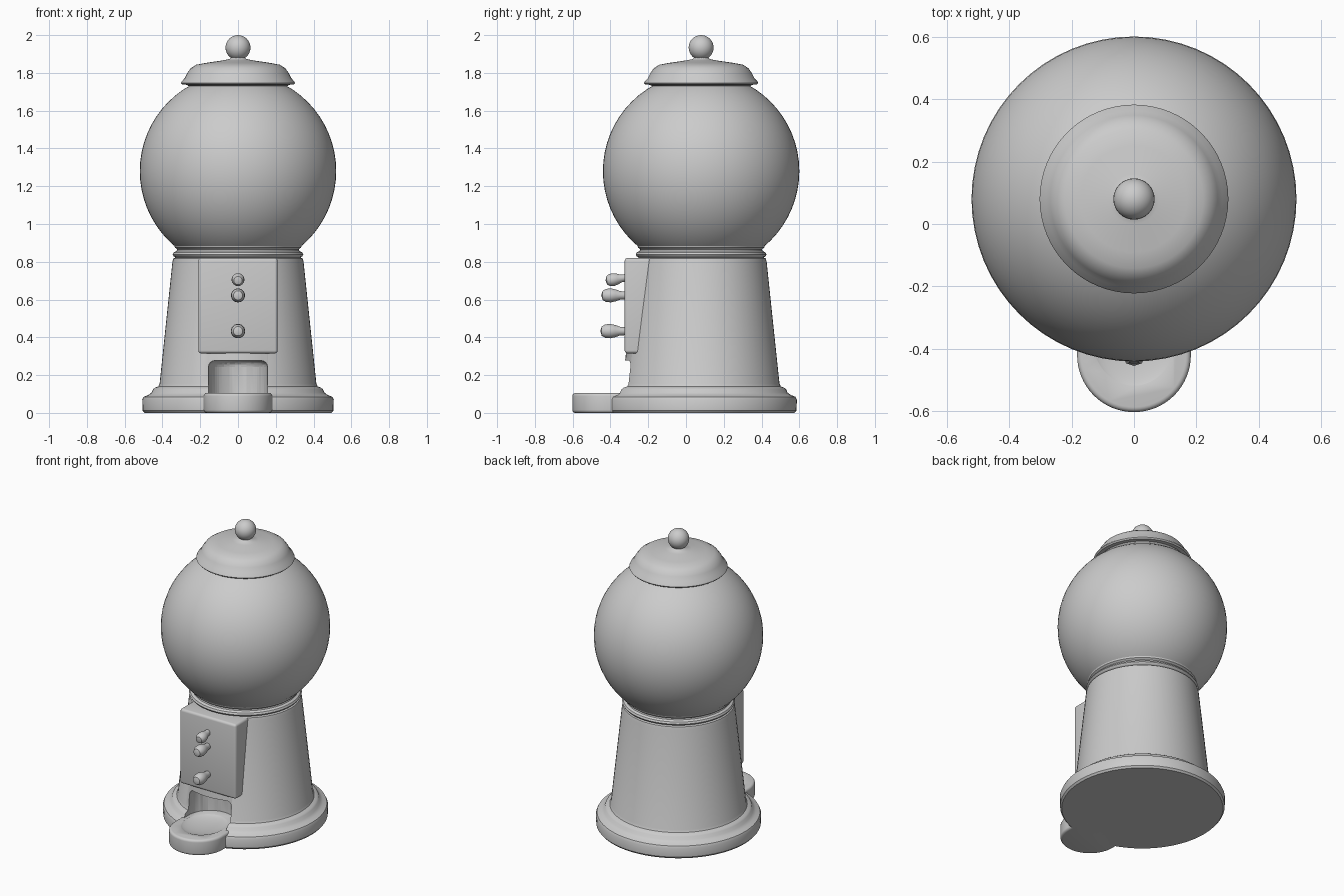
import bpy, bmesh
from math import pi, sin, cos, radians

if "Cube" in bpy.data.objects:
    bpy.data.objects.remove(bpy.data.objects["Cube"])

AXIS_Y = 0.08  # centre line of the machine


def make_object(name, bm):
    bmesh.ops.recalc_face_normals(bm, faces=bm.faces[:])
    mesh = bpy.data.meshes.new(name)
    bm.to_mesh(mesh)
    bm.free()
    obj = bpy.data.objects.new(name, mesh)
    bpy.context.collection.objects.link(obj)
    return obj


def activate(obj):
    bpy.ops.object.select_all(action='DESELECT')
    obj.select_set(True)
    bpy.context.view_layer.objects.active = obj


def smooth(obj, angle=35):
    activate(obj)
    bpy.ops.object.shade_smooth_by_angle(angle=radians(angle))


def lathe(name, profile, loc, rot=(0, 0, 0), n=64):
    """Revolve (radius, height) points; both ends lie on the axis."""
    bm = bmesh.new()
    rings = []
    for r, z in profile:
        if r < 1e-5:
            rings.append([bm.verts.new((0, 0, z))] * n)
        else:
            rings.append([bm.verts.new((r * cos(2 * pi * i / n), r * sin(2 * pi * i / n), z))
                          for i in range(n)])
    for a, b in zip(rings, rings[1:]):
        for i in range(n):
            j = (i + 1) % n
            bm.faces.new(list(dict.fromkeys((a[i], a[j], b[j], b[i]))))
    obj = make_object(name, bm)
    obj.location, obj.rotation_euler = loc, rot
    smooth(obj)
    return obj


def bevel(obj, width, segments=4):
    mod = obj.modifiers.new("bevel", 'BEVEL')
    mod.width, mod.segments, mod.limit_method = width, segments, 'ANGLE'
    mod.angle_limit = radians(40)
    activate(obj)
    bpy.ops.object.modifier_apply(modifier=mod.name)


def half_round_prism(name, cy, r, y_end, z0, z1, width):
    """Slab with one semicircular end around cy and a flat end at y_end."""
    side = 1 if y_end < cy else -1
    bm = bmesh.new()
    pts = [(r * cos(pi * i / 32), cy + side * r * sin(pi * i / 32)) for i in range(33)]
    pts += [(-r, y_end), (r, y_end)]
    face = bm.faces.new([bm.verts.new((x, y, z0)) for x, y in pts])
    top = bmesh.ops.extrude_face_region(bm, geom=[face])['geom']
    for v in top:
        if isinstance(v, bmesh.types.BMVert):
            v.co.z = z1
    obj = make_object(name, bm)
    bevel(obj, width)
    return obj


def cut(obj, cutter):
    cutter.hide_render = True
    mod = obj.modifiers.new("cut", 'BOOLEAN')
    mod.operation, mod.solver, mod.object = 'DIFFERENCE', 'EXACT', cutter
    activate(obj)
    bpy.ops.object.modifier_apply(modifier=mod.name)
    bpy.data.objects.remove(cutter)
    smooth(obj)


# Tapered pedestal with stepped foot
pedestal = lathe("pedestal", [
    (0, 0), (0.495, 0), (0.505, 0.012), (0.507, 0.07), (0.5, 0.085), (0.475, 0.095),
    (0.458, 0.107), (0.45, 0.125), (0.44, 0.133), (0.422, 0.14), (0.415, 0.155),
    (0.347, 0.80), (0.342, 0.818), (0.325, 0.825), (0, 0.825)], (0, AXIS_Y, 0))

# Dispensing opening with rounded back wall
cut(pedestal, half_round_prism("opening_cutter", -0.30, 0.157, -0.6, 0.05, 0.277, 0.035))

# Tray with shallow dish
tray = half_round_prism("tray", -0.42, 0.182, -0.10, 0.0, 0.105, 0.016)
bpy.ops.mesh.primitive_uv_sphere_add(segments=48, ring_count=24, radius=1, location=(0, -0.36, 0.118))
dish = bpy.context.object
dish.scale = (0.145, 0.17, 0.035)
bpy.context.view_layer.update()
cut(tray, dish)

# Collar between pedestal and globe
lathe("globe_collar", [
    (0, 0.815), (0.325, 0.82), (0.34, 0.828), (0.346, 0.838), (0.34, 0.85), (0.325, 0.858),
    (0.322, 0.866), (0.334, 0.875), (0.337, 0.885), (0.33, 0.9), (0, 0.9)], (0, AXIS_Y, 0))

# Globe
bpy.ops.mesh.primitive_uv_sphere_add(segments=64, ring_count=32, radius=0.52,
                                     location=(0, AXIS_Y, 1.28))
globe = bpy.context.object
globe.name = "globe"
smooth(globe)

# Lid with flared rim
lathe("lid", [
    (0, 1.725), (0.255, 1.725), (0.27, 1.737), (0.295, 1.738), (0.302, 1.746), (0.298, 1.755),
    (0.282, 1.772), (0.268, 1.80), (0.25, 1.825), (0.222, 1.843), (0.17, 1.853), (0.08, 1.866),
    (0.045, 1.873), (0.033, 1.885), (0.03, 1.90), (0, 1.90)], (0, AXIS_Y, 0))

# Lid ball
bpy.ops.mesh.primitive_uv_sphere_add(segments=32, ring_count=16, radius=0.066,
                                     location=(0, AXIS_Y, 1.934))
ball = bpy.context.object
ball.name = "lid_ball"
smooth(ball)

# Front panel
bm = bmesh.new()
bmesh.ops.create_cube(bm, size=1)
for v in bm.verts:
    v.co = (v.co.x * 0.42, v.co.y * 0.185 - 0.2325, v.co.z * 0.505 + 0.5675)
panel = make_object("front_panel", bm)
bevel(panel, 0.016)
smooth(panel)

# Three knobs: name, height, radius, reach from panel, tilt
for name, z, r, reach, tilt in (("upper_knob", 0.715, 0.034, 0.105, -0.15),
                                ("middle_knob", 0.622, 0.037, 0.127, 0),
                                ("lower_knob", 0.433, 0.038, 0.132, 0)):
    lathe(name, [(0, -0.02), (0.55 * r, -0.02), (0.6 * r, 0.2 * reach), (0.85 * r, 0.4 * reach),
                 (r, 0.6 * reach), (0.93 * r, 0.8 * reach), (0.65 * r, 0.94 * reach), (0, reach)],
          (0, -0.322, z), (pi / 2 - tilt, 0, 0), 24)
